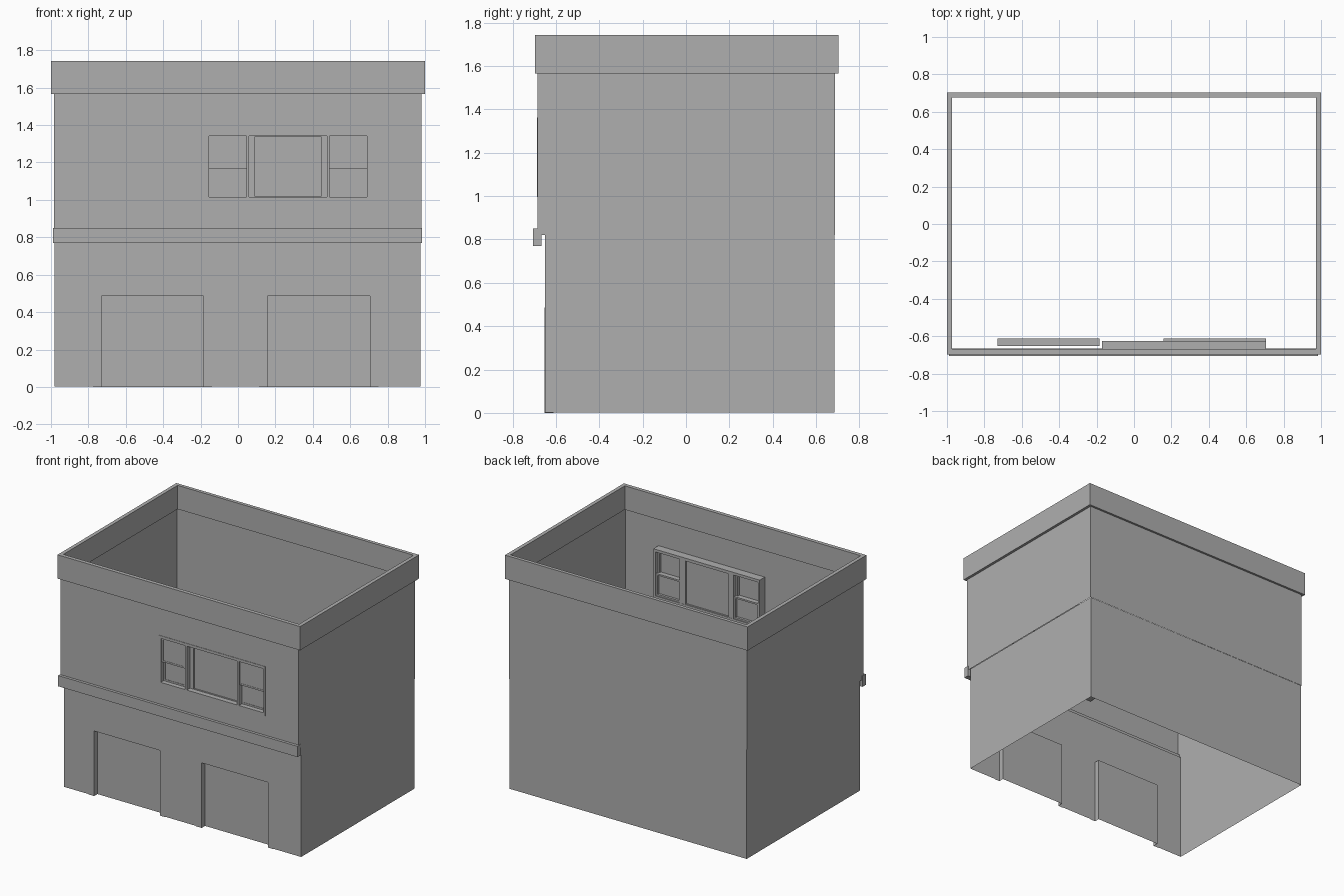
import bpy, bmesh

if "Cube" in bpy.data.objects:
    bpy.data.objects.remove(bpy.data.objects["Cube"])

GREY = bpy.data.materials.new("dark_grey")
GREY.diffuse_color = (0.43, 0.43, 0.43, 1)
GREY.use_nodes = True
GREY.node_tree.nodes["Principled BSDF"].inputs["Base Color"].default_value = GREY.diffuse_color


def make_object(name, bm):
    bmesh.ops.remove_doubles(bm, verts=bm.verts, dist=0.0001)
    me = bpy.data.meshes.new(name)
    bm.to_mesh(me)
    bm.free()
    me.materials.append(GREY)
    ob = bpy.data.objects.new(name, me)
    bpy.context.collection.objects.link(ob)
    return ob


def quad(bm, *pts):
    bm.faces.new([bm.verts.new(p) for p in pts])


def rect_xz(bm, x0, x1, z0, z1, y):
    """Upright rectangle facing the front."""
    quad(bm, (x0, y, z0), (x1, y, z0), (x1, y, z1), (x0, y, z1))


def box(bm, x0, x1, y0, y1, z0, z1):
    vs = bmesh.ops.create_cube(bm, size=1)['verts']
    for v in vs:
        v.co.x = x1 if v.co.x > 0 else x0
        v.co.y = y1 if v.co.y > 0 else y0
        v.co.z = z1 if v.co.z > 0 else z0


def frame(bm, x0, x1, z0, z1, w, h, y0, y1):
    """Four bars around a rectangle, measured inwards: w at the sides, h top and bottom."""
    box(bm, x0, x0 + w, y0, y1, z0, z1)
    box(bm, x1 - w, x1, y0, y1, z0, z1)
    box(bm, x0 + w, x1 - w, y0, y1, z0, z0 + h)
    box(bm, x0 + w, x1 - w, y0, y1, z1 - h, z1)


def shell(name, x0, x1, y0, y1, z0, z1, holes):
    """Single-skin walls on four sides, with rectangular holes in the front."""
    bm = bmesh.new()
    quad(bm, (x1, y0, z0), (x1, y1, z0), (x1, y1, z1), (x1, y0, z1))
    quad(bm, (x0, y1, z0), (x0, y0, z0), (x0, y0, z1), (x0, y1, z1))
    quad(bm, (x1, y1, z0), (x0, y1, z0), (x0, y1, z1), (x1, y1, z1))
    xs = sorted({x0, x1} | {v for h in holes for v in h[:2]})
    zs = sorted({z0, z1} | {v for h in holes for v in h[2:]})
    for a, b in zip(xs, xs[1:]):
        for c, d in zip(zs, zs[1:]):
            mx, mz = (a + b) / 2, (c + d) / 2
            if not any(h[0] < mx < h[1] and h[2] < mz < h[3] for h in holes):
                rect_xz(bm, a, b, c, d, y0)
    return make_object(name, bm)


DOORS = [(-0.73, -0.185), (0.157, 0.705)]
DOOR_TOP = 0.485
WIN = (-0.17, 0.706, 0.995, 1.362)

# Walls: the upper storey oversails the lower one at the front
shell("lower_walls", -0.98, 0.976, -0.65, 0.685, 0.002, 0.82,
      [(a, b, 0.002, DOOR_TOP) for a, b in DOORS])
shell("upper_walls", -0.983, 0.98, -0.685, 0.687, 0.82, 1.57, [WIN])

# Parapet ring, open in the middle
bm = bmesh.new()
outer = [(-1, -0.697), (1, -0.697), (1, 0.703), (-1, 0.703)]
inner = [(-0.972, -0.668), (0.972, -0.668), (0.972, 0.677), (-0.972, 0.677)]
ZB, ZT = 1.566, 1.743
for i in range(4):
    j = (i + 1) % 4
    a, b, c, d = outer[i], outer[j], inner[i], inner[j]
    quad(bm, (*a, ZB), (*b, ZB), (*b, ZT), (*a, ZT))
    quad(bm, (*d, ZB), (*c, ZB), (*c, ZT), (*d, ZT))
    quad(bm, (*a, ZT), (*b, ZT), (*d, ZT), (*c, ZT))
    quad(bm, (*c, ZB), (*d, ZB), (*b, ZB), (*a, ZB))
make_object("parapet", bm)

# String course between the storeys
bm = bmesh.new()
box(bm, -0.988, 0.985, -0.706, -0.666, 0.77, 0.85)
make_object("string_course", bm)

# Garage doors: thin casing on the wall, reveal and recessed panel
for n, (a, b) in enumerate(DOORS, 1):
    bm = bmesh.new()
    yf, yb, w, t = -0.6515, -0.612, 0.045, DOOR_TOP
    rect_xz(bm, a - w, a, 0, t, yf)
    rect_xz(bm, b, b + w, 0, t, yf)
    rect_xz(bm, a - w, b + w, t, t + w, yf)
    quad(bm, (a, yf, 0), (a, yb, 0), (a, yb, t), (a, yf, t))
    quad(bm, (b, yb, 0), (b, yf, 0), (b, yf, t), (b, yb, t))
    quad(bm, (a, yb, t), (b, yb, t), (b, yf, t), (a, yf, t))
    rect_xz(bm, a, b, 0, t, yb)
    make_object(f"garage_door_{n}", bm)

# Window surround with two mullions
x0, x1, z0, z1 = WIN
bm = bmesh.new()
frame(bm, x0, x1, z0, z1, 0.015, 0.02, -0.688, -0.625)
for m in (0.045, 0.475):
    box(bm, m, m + 0.015, -0.688, -0.625, z0 + 0.02, z1 - 0.02)
make_object("window_surround", bm)


def sash(name, a, b, c, d, w, h, y0, y1, glass):
    bm = bmesh.new()
    frame(bm, a, b, c, d, w, h, y0, y1)
    rect_xz(bm, a + w, b - w, c + h, d - h, glass)
    make_object(name, bm)


# Fixed centre pane and a pair of sliding sashes on each side
sash("centre_window", 0.06, 0.475, z0 + 0.001, z1 - 0.001, 0.03, 0.022, -0.65, -0.627, -0.64)
for side, a, b in (("left", x0 + 0.015, 0.045), ("right", 0.49, x1 - 0.015)):
    sash(f"{side}_upper_sash", a, b, 1.165, z1 - 0.02, 0.012, 0.012, -0.677, -0.655, -0.675)
    sash(f"{side}_lower_sash", a, b, z0 + 0.02, 1.18, 0.012, 0.012, -0.653, -0.632, -0.65)
